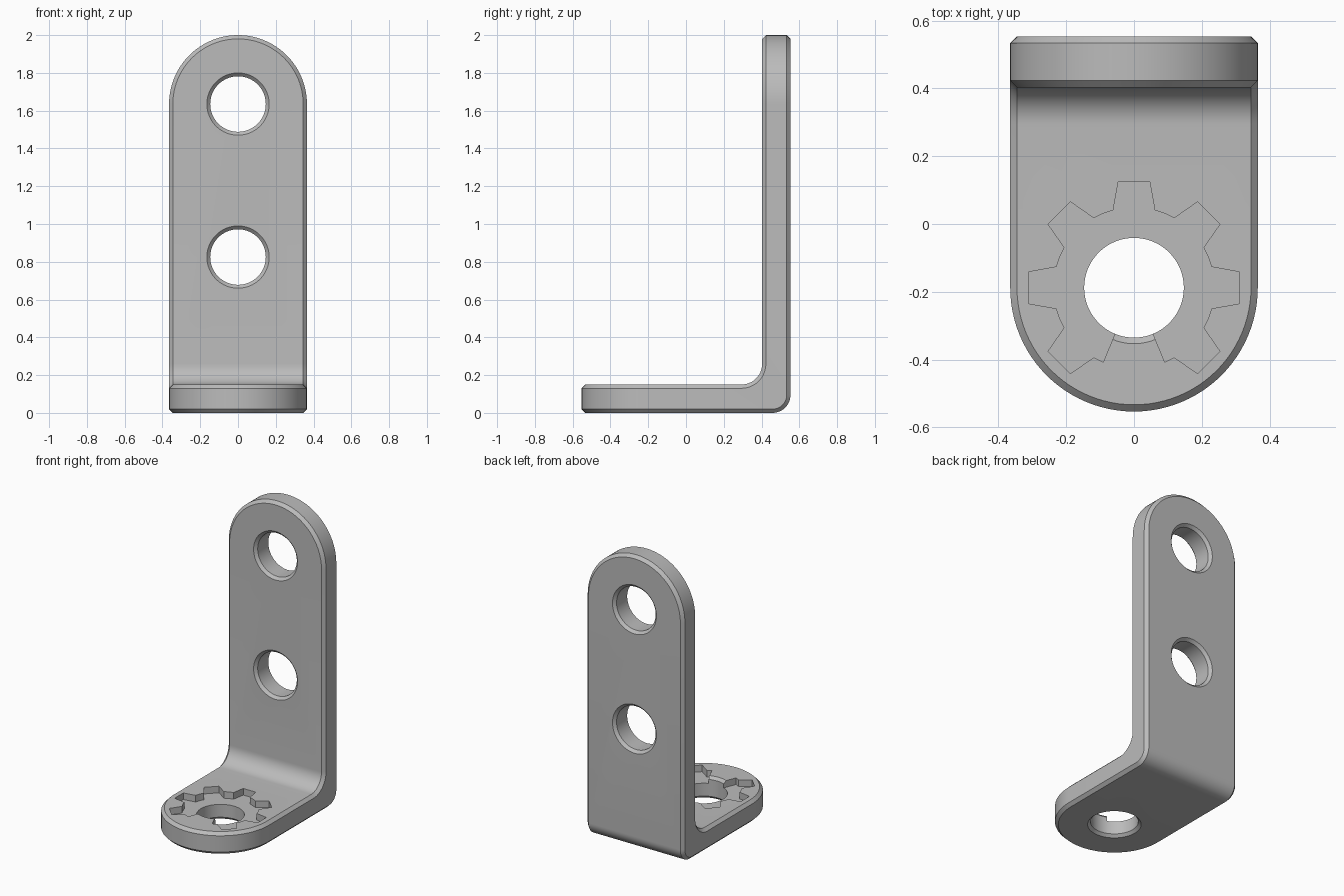
import bpy, bmesh
from math import sin, cos, pi, radians
from mathutils import Matrix, Vector

cube = bpy.data.objects.get("Cube")
if cube:
    bpy.data.objects.remove(cube)

WIDTH_R = 0.365            # half width and end radius
THICK = 0.15
BACK = 0.553
CHAMFER = 0.02
BASE_Y = -BACK + WIDTH_R   # centre of the base end
TOP_Z = 2 - WIDTH_R        # centre of the upright end
R_IN, R_OUT = 0.11, 0.095  # bend radii
HOLE_R, HOLE_CH = 0.147, 0.018

steel = bpy.data.materials.new("plain grey")
steel.use_nodes = True
grey = (0.5, 0.5, 0.5, 1)
steel.diffuse_color = grey
steel.node_tree.nodes["Principled BSDF"].inputs["Base Color"].default_value = grey


def finish(bm, name):
    bmesh.ops.recalc_face_normals(bm, faces=bm.faces)
    mesh = bpy.data.meshes.new(name)
    bm.to_mesh(mesh)
    bm.free()
    mesh.materials.append(steel)
    obj = bpy.data.objects.new(name, mesh)
    bpy.context.collection.objects.link(obj)
    return obj


def half_outline(inset, depth, inner):
    """Right-hand edge from the base tip, round the bend, to the upright tip."""
    r = WIDTH_R - inset
    z = THICK - depth if inner else depth
    y = BACK - THICK + depth if inner else BACK - depth
    radius = R_IN + depth if inner else R_OUT - depth
    centre = R_IN + depth if inner else R_OUT - depth
    arc = [pi / 2 * i / 24 for i in range(25)]
    bend = [pi / 2 * i / 12 for i in range(13)]
    pts = [(r * sin(a), BASE_Y - r * cos(a), z) for a in arc]
    pts += [(r, y - centre + radius * sin(a), z + centre - radius * cos(a)) for a in bend]
    pts += [(r * sin(a), y, TOP_Z + r * cos(a)) for a in reversed(arc)]
    return pts


def make_bracket():
    bm = bmesh.new()
    sides = []
    layers = [(CHAMFER, 0, True), (0, CHAMFER, True), (0, CHAMFER, False), (CHAMFER, 0, False)]
    for layer in layers:
        pts = half_outline(*layer)
        right = [bm.verts.new(p) for p in pts]
        left = [bm.verts.new((-p[0], p[1], p[2])) for p in pts[1:-1]]
        sides.append((right, [right[0]] + left + [right[-1]]))
    # rim and chamfers
    for a, b in zip(sides, sides[1:]):
        for s in (0, 1):
            for i in range(len(a[s]) - 1):
                bm.faces.new((a[s][i], a[s][i + 1], b[s][i + 1], b[s][i]))
    # broad inner and outer surfaces
    for right, left in (sides[0], sides[-1]):
        for i in range(len(right) - 1):
            corners = dict.fromkeys((right[i], right[i + 1], left[i + 1], left[i]))
            bm.faces.new(list(corners))
    return finish(bm, "angle_bracket")


def hole_cutter(name, matrix):
    """Cylinder flared at both ends; its axis is z, from 0 to THICK."""
    extra = 0.02
    wide = HOLE_R + HOLE_CH + extra
    profile = [(wide, -extra), (HOLE_R, HOLE_CH),
               (HOLE_R, THICK - HOLE_CH), (wide, THICK + extra)]
    n = 64
    bm = bmesh.new()
    rings = [[bm.verts.new(matrix @ Vector((r * cos(2 * pi * i / n), r * sin(2 * pi * i / n), z)))
              for i in range(n)] for r, z in profile]
    for a, b in zip(rings, rings[1:]):
        for i in range(n):
            j = (i + 1) % n
            bm.faces.new((a[i], a[j], b[j], b[i]))
    bm.faces.new(rings[0])
    bm.faces.new(rings[-1])
    return finish(bm, name)


def gear_cutter():
    """Seven-tooth recess with a tongue left standing at the front."""
    root, tip, core = 0.237, 0.315, 0.1
    polar = [(-67.5, core), (-67.5, root)]
    for k in range(-1, 6):
        a = 45 * k
        polar += [(a - 15, root), (a - 8.5, tip), (a + 8.5, tip), (a + 15, root), (a + 22.5, root)]
    polar.append((247.5, core))
    bm = bmesh.new()
    floor = THICK - 0.045
    face = bm.faces.new([bm.verts.new((r * cos(radians(a)), BASE_Y + r * sin(radians(a)), floor))
                         for a, r in polar])
    out = bmesh.ops.extrude_face_region(bm, geom=[face])
    top = [v for v in out["geom"] if isinstance(v, bmesh.types.BMVert)]
    bmesh.ops.translate(bm, verts=top, vec=(0, 0, 0.1))
    return finish(bm, "gear_recess_cutter")


bracket = make_bracket()
turn = Matrix.Rotation(pi / 2, 4, "X")
cutters = [hole_cutter("base_hole_cutter", Matrix.Translation((0, BASE_Y, 0))),
           gear_cutter()]
for label, z in (("lower", 0.825), ("upper", TOP_Z)):
    cutters.append(hole_cutter(label + "_hole_cutter", Matrix.Translation((0, BACK, z)) @ turn))

# cut the holes and recess
bpy.ops.object.select_all(action="DESELECT")
bpy.context.view_layer.objects.active = bracket
bracket.select_set(True)
for cutter in cutters:
    cutter.hide_render = True
    mod = bracket.modifiers.new(cutter.name, "BOOLEAN")
    mod.operation = "DIFFERENCE"
    mod.solver = "EXACT"
    mod.object = cutter
    bpy.ops.object.modifier_apply(modifier=mod.name)
for cutter in cutters:
    bpy.data.objects.remove(cutter)

bpy.ops.object.shade_smooth_by_angle(angle=radians(30))
